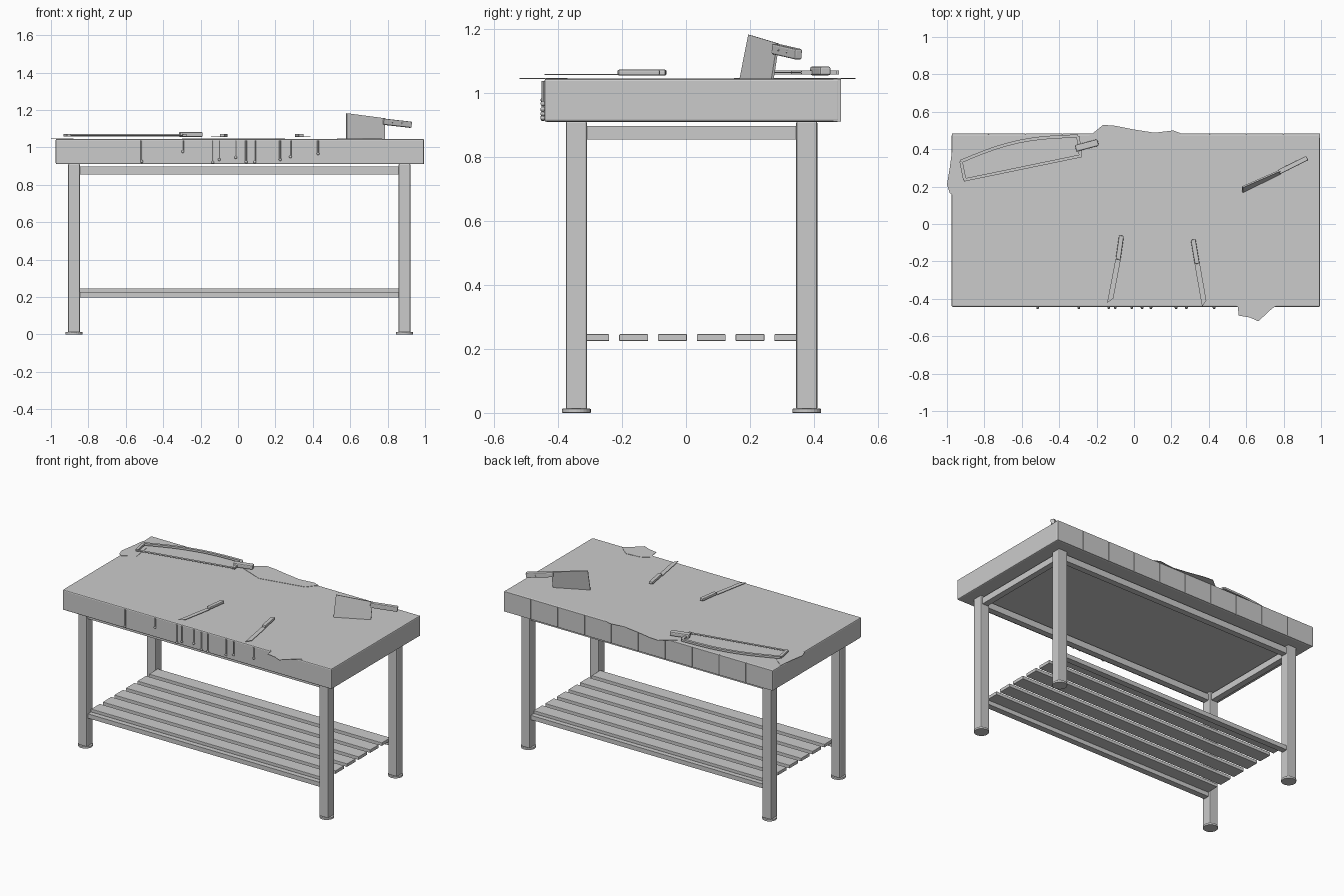
import bpy, bmesh, math
from mathutils import Vector, Matrix

if "Cube" in bpy.data.objects:
    bpy.data.objects.remove(bpy.data.objects["Cube"], do_unlink=True)

grey = bpy.data.materials.new("plain_grey")
grey.use_nodes = True
COLOUR = (0.6, 0.6, 0.6, 1)
grey.diffuse_color = COLOUR
grey.node_tree.nodes["Principled BSDF"].inputs["Base Color"].default_value = COLOUR


def finish(name, bm, bevel=0):
    bmesh.ops.recalc_face_normals(bm, faces=bm.faces)
    mesh = bpy.data.meshes.new(name)
    bm.to_mesh(mesh)
    bm.free()
    mesh.materials.append(grey)
    ob = bpy.data.objects.new(name, mesh)
    bpy.context.collection.objects.link(ob)
    if bevel:
        mod = ob.modifiers.new("bevel", "BEVEL")
        mod.width, mod.segments = bevel, 2
    return ob


def box(name, lo, hi, bevel=0):
    lo, hi = Vector(lo), Vector(hi)
    bm = bmesh.new()
    size = hi - lo
    bmesh.ops.create_cube(bm, size=1, matrix=Matrix.Translation((lo + hi) / 2) @ Matrix.Diagonal((*size, 1)))
    return finish(name, bm, bevel)


def bar(name, a, b, width, height, bevel=0):
    """Box running from a to b, its height direction kept near vertical."""
    a, b = Vector(a), Vector(b)
    d = (b - a).normalized()
    side = Vector((-d.y, d.x, 0)).normalized()
    rot = Matrix((d, side, d.cross(side))).transposed().to_4x4()
    bm = bmesh.new()
    bmesh.ops.create_cube(bm, size=1, matrix=Matrix.Translation((a + b) / 2) @ rot
                          @ Matrix.Diagonal(((b - a).length, width, height, 1)))
    return finish(name, bm, bevel)


def prism(name, points, offset):
    """Flat polygon pushed along an offset."""
    bm = bmesh.new()
    face = bm.faces.new([bm.verts.new(p) for p in points])
    new = bmesh.ops.extrude_face_region(bm, geom=[face], use_keep_orig=True)["geom"]
    bmesh.ops.translate(bm, vec=offset, verts=[v for v in new if isinstance(v, bmesh.types.BMVert)])
    return finish(name, bm)


# Thick top with a row of planks along the back
TOP = 1.045
box("table_top", (-0.975, -0.443, 0.91), (0.995, 0.48, TOP), 0.007)
for i in range(10):
    x = -0.975 + i * 0.197
    box("back_plank", (x + 0.001, 0.46, 0.911), (x + 0.196, 0.485, TOP - 0.001), 0.002)

# Legs and round feet
XS, YS = (-0.877, 0.89), (-0.3425, 0.3775)
for x in XS:
    for y in YS:
        box("leg", (x - 0.032, y - 0.033, 0.01), (x + 0.032, y + 0.033, 0.912), 0.006)
        bm = bmesh.new()
        bmesh.ops.create_cone(bm, cap_ends=True, segments=24, radius1=0.045, radius2=0.045,
                              depth=0.013, matrix=Matrix.Translation((x, y, 0.0065)))
        finish("foot", bm, 0.002)

# Upper rails and lower shelf rails
for y in YS:
    box("long_rail", (XS[0], y - 0.02, 0.855), (XS[1], y + 0.02, 0.897))
    box("shelf_rail", (XS[0], y - 0.02, 0.197), (XS[1], y + 0.02, 0.226))
for x in XS:
    box("side_rail", (x - 0.02, YS[0], 0.855), (x + 0.02, YS[1], 0.897))

# Shelf slats
for i in range(6):
    y = -0.33 + i * 0.1213
    box("shelf_slat", (-0.845, y, 0.225), (0.86, y + 0.09, 0.246), 0.002)

# Thin spills hanging over the edges
spills = {
    "back_spill": [(-0.3, 0.44), (-0.22, 0.485), (-0.165, 0.53), (-0.1, 0.525), (0, 0.505),
                   (0.11, 0.488), (0.21, 0.5), (0.25, 0.485), (0.2, 0.42), (-0.1, 0.36)],
    "left_spill": [(-0.972, 0.4), (-0.985, 0.3), (-1, 0.21), (-0.985, 0.165), (-0.96, 0.15),
                   (-0.88, 0.2), (-0.9, 0.34)],
    "front_spill": [(0.53, -0.42), (0.555, -0.445), (0.56, -0.49), (0.62, -0.5), (0.665, -0.52),
                    (0.735, -0.455), (0.77, -0.43), (0.7, -0.37), (0.6, -0.38)],
}
for name, outline in spills.items():
    prism(name, [(x, y, TOP - 0.001) for x, y in outline], (0, 0, 0.003))

# Drips down the front: (x, lower end)
for x, z in [(-0.515, 0.925), (-0.295, 0.978), (-0.135, 0.92), (-0.1, 0.935), (-0.012, 0.947),
             (0.043, 0.922), (0.09, 0.922), (0.225, 0.935), (0.28, 0.95), (0.428, 0.967)]:
    bm = bmesh.new()
    bmesh.ops.create_cone(bm, cap_ends=True, segments=8, radius1=0.005, radius2=0.005, depth=1.037 - z,
                          matrix=Matrix.Translation((x, -0.446, (1.037 + z) / 2)))
    bmesh.ops.create_uvsphere(bm, u_segments=10, v_segments=6, radius=0.008,
                              matrix=Matrix.Translation((x, -0.447, z)))
    finish("drip", bm)

# Bow saw: arched back, end posts, thin blade and handle
SAW = 1.064
tip, heel = Vector((-0.925, 0.335, SAW)), Vector((-0.3, 0.47, SAW))
normal = Vector((heel.y - tip.y, tip.x - heel.x, 0)).normalized() * -0.038
arch = [tip.lerp(heel, i / 10) + normal * math.sin(math.pi * i / 10) for i in range(11)]
for a, b in zip(arch, arch[1:]):
    bar("saw_back", a, b, 0.017, 0.013)
bar("saw_front_post", tip, (-0.905, 0.235, SAW), 0.017, 0.013)
bar("saw_rear_post", heel, (-0.285, 0.36, SAW), 0.017, 0.013)
bar("saw_blade", (-0.91, 0.235, SAW), (-0.28, 0.365, SAW), 0.016, 0.004)
bar("saw_handle", (-0.312, 0.404, 1.069), (-0.192, 0.436, 1.069), 0.036, 0.027, 0.006)

# Two knives lying with their tips to the front edge
for butt, neck, point in [((-0.067, -0.062), (-0.085, -0.19), (-0.13, -0.425)),
                          ((0.316, -0.083), (0.338, -0.213), (0.378, -0.44))]:
    bar("knife_handle", (*butt, 1.064), (*neck, 1.064), 0.026, 0.018, 0.005)
    n, p = Vector((*neck, 1.056)), Vector((*point, 1.056))
    d = (p - n).normalized()
    s = Vector((-d.y, d.x, 0)) * 0.014
    prism("knife_blade", [n + s, n - s, p - s, p - d * 0.03 + s], (0, 0, 0.003))

# Cleaver stuck in the top, with riveted handle
thick = Vector((0.44, -0.9, 0.2)).normalized() * 0.008
prism("cleaver_blade", [Vector(p) - thick / 2 for p in
      [(0.58, 0.17, 1.04), (0.785, 0.27, 1.04), (0.785, 0.288, 1.155), (0.58, 0.198, 1.182)]], thick)
a, b = Vector((0.775, 0.278, 1.138)), Vector((0.925, 0.352, 1.121))
bar("cleaver_handle", a, b, 0.026, 0.033, 0.005)
for t in (0.3, 0.65):
    c = a.lerp(b, t)
    bar("handle_rivet", c - thick * 1.8, c + thick * 1.8, 0.008, 0.008, 0.002)
